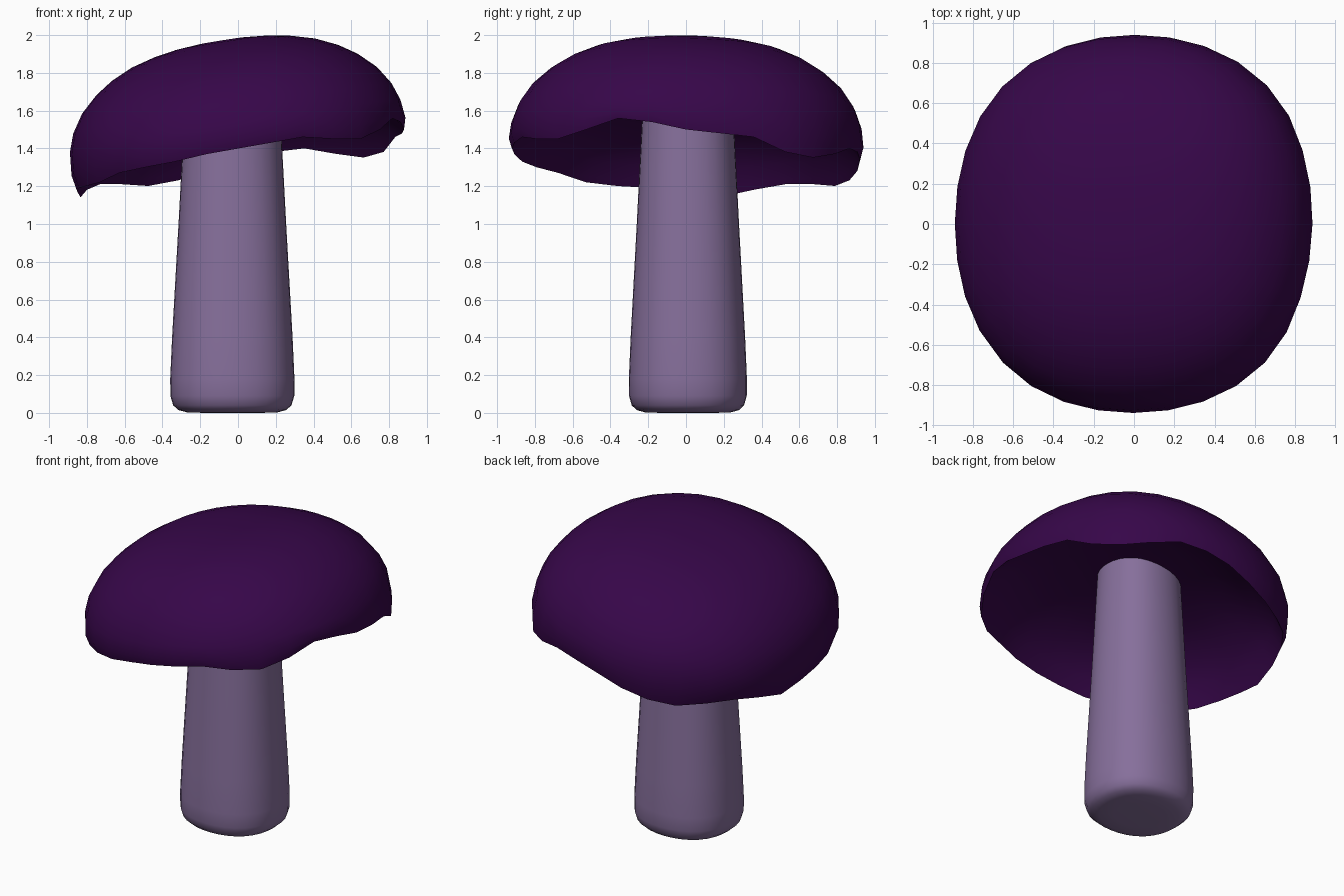
import bpy, bmesh, math
from mathutils import Matrix, Vector

if "Cube" in bpy.data.objects:
    bpy.data.objects.remove(bpy.data.objects["Cube"])

SEG = 32


def add_lathe(name, rings, color, angle):
    """Skin a list of closed vertex rings; both ends are closed with a centre fan."""
    bm = bmesh.new()
    loops = [[bm.verts.new(p) for p in ring] for ring in rings]
    for a, b in zip(loops, loops[1:]):
        for i in range(SEG):
            j = (i + 1) % SEG
            bm.faces.new((a[i], a[j], b[j], b[i]))
    for loop in (loops[0], loops[-1]):
        bmesh.ops.poke(bm, faces=[bm.faces.new(loop)])
    bmesh.ops.recalc_face_normals(bm, faces=bm.faces)
    mesh = bpy.data.meshes.new(name)
    bm.to_mesh(mesh)
    bm.free()
    obj = bpy.data.objects.new(name, mesh)
    bpy.context.collection.objects.link(obj)
    mat = bpy.data.materials.new(name + "_color")
    mat.diffuse_color = (*color, 1)
    mat.use_nodes = True
    mat.node_tree.nodes["Principled BSDF"].inputs["Base Color"].default_value = mat.diffuse_color
    mesh.materials.append(mat)
    bpy.ops.object.select_all(action='DESELECT')
    obj.select_set(True)
    bpy.context.view_layer.objects.active = obj
    bpy.ops.object.shade_smooth_by_angle(angle=math.radians(angle))
    return obj


def outline(r, k, stretch):
    """Slightly squarish oval point."""
    a = 2 * math.pi * k / SEG
    r *= 1 + .037 * math.sin(2 * a) ** 2
    return r * math.cos(a), stretch * r * math.sin(a)


# Stem: tapered, slightly oval, with a rounded foot
stem_profile = [(.15, 0), (.24, .003), (.285, .015), (.313, .04), (.328, .09),
                (.329, .18), (.319, .4), (.285, 1.0), (.247, 1.72)]
stem_rings = []
for r, z in stem_profile:
    points = [outline(r, k, .95) for k in range(SEG)]
    stem_rings.append([(x - .03, y + .01, z) for x, y in points])
add_lathe("stem", stem_rings, (.24, .16, .33), 50)

# Cap: tilted dome with a wavy rim and a hollow underside
tilt = (Matrix.Translation((.004, 0, 1.4)) @ Matrix.Rotation(math.radians(-9), 4, 'Y')
        @ Matrix.Rotation(math.radians(-1), 4, 'X'))
rim_heights = [1.50, 1.48, 1.46, 1.38, 1.35, 1.37, 1.40, 1.38,
               1.34, 1.28, 1.23, 1.20, 1.21, 1.21, 1.18, 1.14,
               1.17, 1.19, 1.20, 1.22, 1.27, 1.30, 1.33, 1.37,
               1.40, 1.43, 1.46, 1.45, 1.45, 1.50, 1.56, 1.54]
# radius, height, share of the height taken from the wavy rim
cap_profile = [(.12, .577, 0), (.25, .566, 0), (.37, .545, 0), (.49, .512, 0),
               (.606, .459, 0), (.70, .397, 0), (.79, .312, 0), (.853, .215, 0),
               (.886, .12, 0), (.897, .10, .55), (.88, 0, 1),
               (.86, .08, .8), (.81, .11, .4), (.69, .17, .1), (.48, .22, 0),
               (.22, .245, 0)]


def cap_point(r, h, w, k):
    x, y = outline(r, k, 1.047)
    rim = rim_heights[k] - (tilt @ Vector((x, y, 0))).z
    return tilt @ Vector((x, y, h * (1 - w) + rim * w))


add_lathe("cap",
          [[cap_point(r, h, w, k) for k in range(SEG)] for r, h, w in cap_profile],
          (.037, .002, .066), 50)
